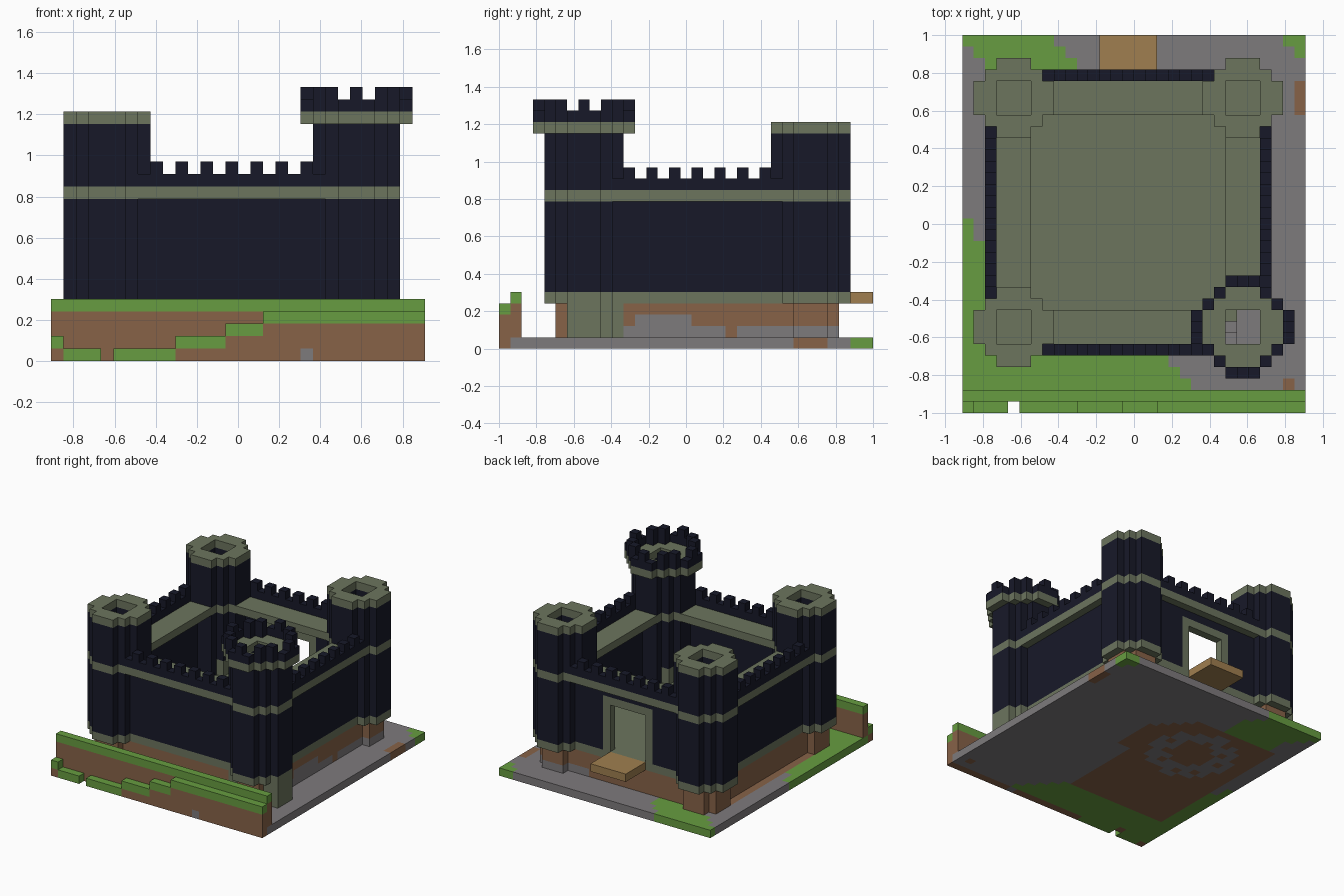
import bpy, bmesh
from mathutils import Vector

if "Cube" in bpy.data.objects:
    bpy.data.objects.remove(bpy.data.objects["Cube"], do_unlink=True)

# Block grid: 30 wide, 33 deep, one unit is U
U = 2 / 33
NX, NY = 30, 33

COLOURS = {
    "dark_stone": (0.0086, 0.0096, 0.0215),
    "olive_stone": (0.150, 0.176, 0.111),
    "grass": (0.136, 0.335, 0.052),
    "earth": (0.245, 0.123, 0.064),
    "grey_rock": (0.208, 0.196, 0.203),
    "wood": (0.350, 0.212, 0.079),
}
DARK, OLIVE, GRASS, EARTH, ROCK, WOOD = COLOURS
materials = {}
for name, rgb in COLOURS.items():
    mat = bpy.data.materials.new(name)
    mat.use_nodes = True
    mat.diffuse_color = (*rgb, 1)
    shader = mat.node_tree.nodes["Principled BSDF"]
    shader.inputs["Base Color"].default_value = (*rgb, 1)
    shader.inputs["Roughness"].default_value = 0.9
    materials[name] = mat

filled = {}   # cell -> (part, colour)


def put(part, cell, colour):
    filled.setdefault(cell, (part, colour))


def box(part, xs, ys, zs, colour):
    """Fill ranges of cells; colour is a name or a rule on (i, j, k)."""
    for i in range(*xs):
        for j in range(*ys):
            for k in range(*zs):
                c = colour(i, j, k) if callable(colour) else colour
                if c:
                    put(part, (i, j, k), c)


def disc(r):
    """Offsets of a stepped octagon of radius r."""
    span = range(-r, r + 1)
    return [(a, b) for a in span for b in span if abs(a) + abs(b) <= r + 1]


def in_shaft(a, b):
    return max(abs(a), abs(b)) <= 1


# Corner towers with hollow shafts and a small door block facing the courtyard
TOWERS = {
    "front_right_tower": (4, 7),
    "front_left_tower": (24, 7),
    "back_right_tower": (4, 27),
    "back_left_tower": (24, 27),
}
TALL = "front_left_tower"
shafts = set()
for part, (ci, cj) in TOWERS.items():
    di = ci + (2 if ci < NX / 2 else -2)
    dj = cj + (2 if cj < NY / 2 else -2)
    box("tower_doors", (di, di + 1), (dj, dj + 1), (5, 7), OLIVE)
    for a, b in disc(3):
        if in_shaft(a, b):
            shafts.add((ci + a, cj + b))
            continue
        for k in range(4, 20):
            put(part, (ci + a, cj + b, k), OLIVE if k in (4, 13, 19) else DARK)

# Tall tower: wide crown, parapet, merlons, footing and inner steps
ci, cj = TOWERS[TALL]
for a, b in disc(4):
    if not in_shaft(a, b):
        put("tower_crown", (ci + a, cj + b, 19), OLIVE)
    rim = max(abs(a), abs(b)) == 4 or abs(a) + abs(b) == 5
    if rim:
        put("tower_parapet", (ci + a, cj + b, 20), DARK)
        if abs(a) + abs(b) == 5 and max(abs(a), abs(b)) < 4 or 0 in (a, b):
            put("tower_merlons", (ci + a, cj + b, 21), DARK)
for a, b in disc(3):
    if b >= -1 and not in_shaft(a, b):
        for k in range(1, 4):
            put("tower_footing", (ci + a, cj + b, k), OLIVE)
for step in range(3):
    box("shaft_steps", (ci - 1, ci), (cj - 1 + step, cj + step), (1, 2 + step),
        OLIVE if step == 2 else ROCK)
tall_shaft = {(ci + a, cj + b) for a in (-1, 0, 1) for b in (-1, 0, 1)}


# Gate frame in the back wall, with a wooden bridge
def in_gate(i, j, k):
    return j == 28 and 12 <= i <= 16 and 5 <= k <= 10


box("gate_frame", (11, 18), (28, 29), (5, 12),
    lambda i, j, k: None if in_gate(i, j, k) else OLIVE)
box("bridge", (12, 17), (29, 33), (4, 5), WOOD)


# Curtain walls, one block thick, set back below the wall walk
def wall(i, j, k):
    edge = i in (3, 25) or j in (6, 28)
    return DARK if edge and not in_gate(i, j, k) and (i, j) not in shafts else None


box("curtain_walls", (3, 26), (6, 29), (5, 13), wall)


# Overhanging parapet with merlons on alternate blocks
def parapet(i, j, k):
    along_x = j in (5, 29)
    if not along_x and i not in (2, 26):
        return None
    gap = i % 2 == 1 if along_x else j % 2 == 0
    return None if k == 15 and gap else DARK


box("parapet", (2, 27), (5, 30), (14, 16), parapet)


# Wall walk overhanging both sides of the walls
def walk(i, j, k):
    inside = 6 <= i <= 22 and 9 <= j <= 25
    return None if inside or (i, j) in shafts else OLIVE


box("wall_walk", (2, 27), (5, 30), (13, 14), walk)

# Courtyard floor
box("courtyard_floor", (3, 26), (6, 29), (4, 5),
    lambda i, j, k: None if (i, j) in tall_shaft else OLIVE)


# Earth mound and tower footings, with rock patches on the left side
def mound(i, j, k):
    if (i, j) in tall_shaft:
        return None
    low = k == 1 and j >= 11 and j != 20
    mid = k == 2 and 12 <= j <= 16
    return ROCK if i >= 20 and (low or mid) else EARTH


box("mound", (3, 26), (6, 29), (1, 4), mound)
for ti, tj in TOWERS.values():
    for a, b in disc(2):
        box("mound", (ti + a, ti + a + 1), (tj + b, tj + b + 1), (1, 4), mound)


# Ground slab with patches of grass, earth and rock
def ground(i, j, k):
    if j <= 5 and i < 22 - j:
        return GRASS
    if (i == 0 and j < 17) or (i == 1 and j < 15):
        return GRASS
    if j >= 30 and 32 - j <= i < 40 - j:
        return GRASS
    if 27 <= j < 30 and 3 <= i <= 9:
        return GRASS
    if (j == 32 and i >= 28) or (j == 31 and i == 29):
        return GRASS
    if (i == 29 and 26 <= j <= 28) or (i == 28 and j == 2):
        return EARTH
    if 2 <= i < (16 if j < 17 else min(18, 40 - j)) and 6 <= j < 27:
        ring = (i - 9) ** 2 + (j - 20) ** 2
        return ROCK if 8 <= ring <= 28 and (i + 2 * j) % 5 else EARTH
    return ROCK


box("ground", (0, NX), (1, NY), (0, 1), ground)

# Grassy bank along the front, with a stepped front row
box("bank", (0, NX), (1, 2), (1, 5),
    lambda i, j, k: GRASS if k == 4 else EARTH)
# The slab shows as earth through the one gap in the front row
filled[(4, 1, 0)] = ("ground", EARTH)
STEPS = [(0, 1, 2), (1, 4, 1), (5, 10, 1), (10, 14, 2), (14, 17, 3), (17, NX, 4)]
for start, end, top in STEPS:
    box("bank_steps", (start, end), (0, 1), (0, top),
        lambda i, j, k: GRASS if k == top - 1 else
        ROCK if (i, k) == (20, 0) else EARTH)

# Turn the cells of each part into a mesh of its exposed faces
SIDES = []
for axis in range(3):
    for sign in (1, -1):
        n, u, v = (Vector(), Vector(), Vector())
        n[axis] = sign
        u[(axis + 1) % 3] = sign
        v[(axis + 2) % 3] = 1
        SIDES.append((n, [n - u - v, n + u - v, n + u + v, n - u + v]))


def build(part, cells):
    bm = bmesh.new()
    used, verts = [], {}
    for cell, colour in cells:
        centre = Vector(cell) + Vector((0.5, 0.5, 0.5))
        for n, corners in SIDES:
            if tuple(int(c + d) for c, d in zip(cell, n)) in filled:
                continue
            ring = []
            for corner in corners:
                p = centre + corner * 0.5
                key = tuple(round(c) for c in p)
                if key not in verts:
                    x, y, z = key
                    verts[key] = bm.verts.new(((x - NX / 2) * U, (y - NY / 2) * U, z * U))
                ring.append(verts[key])
            if colour not in used:
                used.append(colour)
            bm.faces.new(ring).material_index = used.index(colour)
    mesh = bpy.data.meshes.new(part)
    bm.to_mesh(mesh)
    bm.free()
    for colour in used:
        mesh.materials.append(materials[colour])
    bpy.context.collection.objects.link(bpy.data.objects.new(part, mesh))


parts = {}
for cell, (part, colour) in filled.items():
    parts.setdefault(part, []).append((cell, colour))
for part, cells in parts.items():
    build(part, cells)
